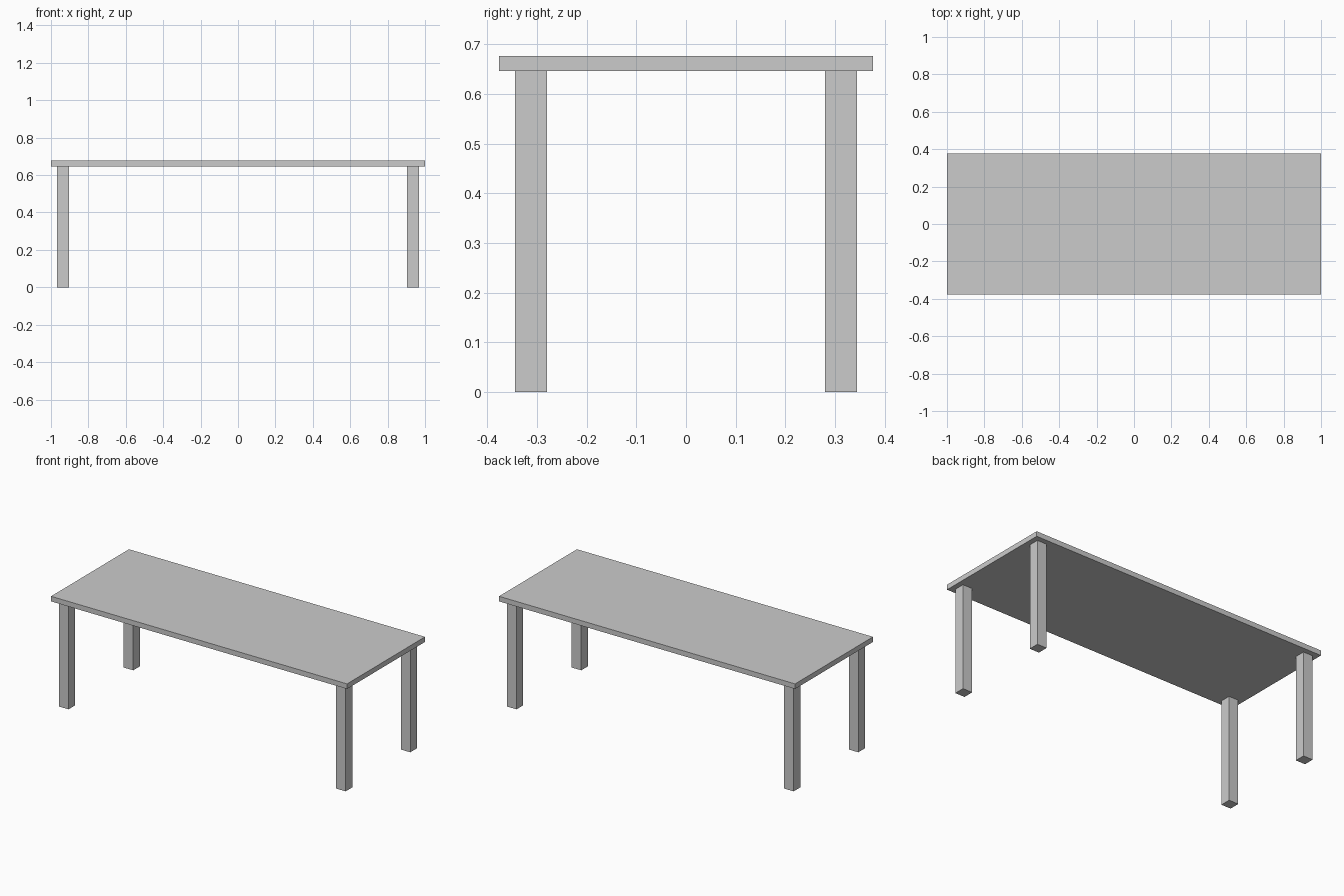
import bpy

if "Cube" in bpy.data.objects:
    bpy.data.objects.remove(bpy.data.objects["Cube"])


def box(name, lo, hi):
    """Axis-aligned box between two corners."""
    centre = [(a + b) / 2 for a, b in zip(lo, hi)]
    bpy.ops.mesh.primitive_cube_add(size=1, location=centre)
    obj = bpy.context.object
    obj.name = name
    obj.scale = [b - a for a, b in zip(lo, hi)]
    bpy.ops.object.transform_apply(location=False, rotation=False, scale=True)
    return obj


HALF_X, HALF_Y = 1.0, 0.376
LEG_TOP, TABLE_TOP = 0.646, 0.677
LEG_X, LEG_Y, LEG_HALF = 0.936, 0.312, 0.032

# Table top slab
box("table_top", (-HALF_X, -HALF_Y, LEG_TOP), (HALF_X, HALF_Y, TABLE_TOP))

# Four square legs, inset from the corners
for y_name, sy in (("front", -1), ("back", 1)):
    for x_name, sx in (("left", -1), ("right", 1)):
        x, y = sx * LEG_X, sy * LEG_Y
        box(f"{y_name}_{x_name}_leg",
            (x - LEG_HALF, y - LEG_HALF, 0),
            (x + LEG_HALF, y + LEG_HALF, LEG_TOP))
